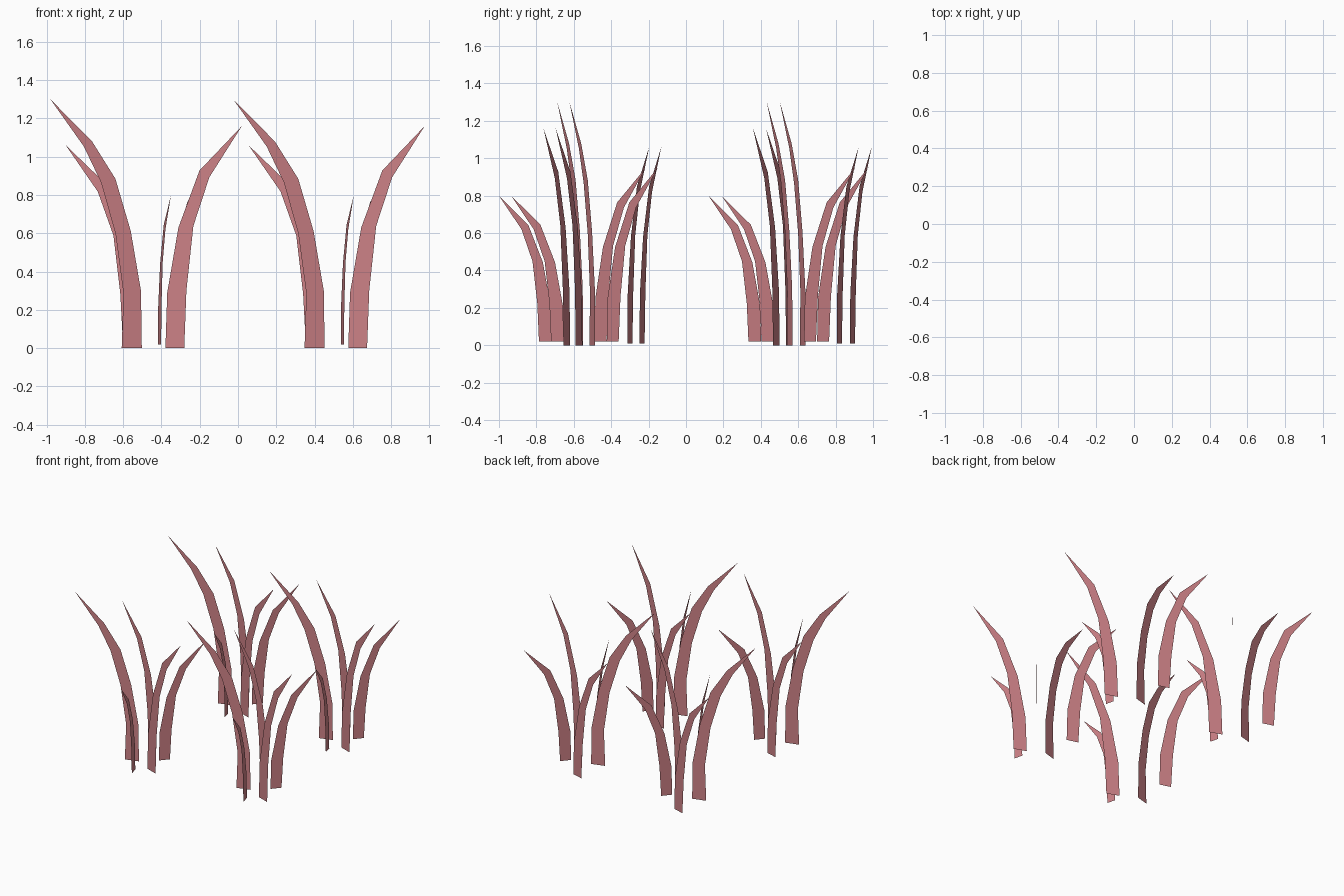
import bpy
from mathutils import Vector

if "Cube" in bpy.data.objects:
    bpy.data.objects.remove(bpy.data.objects["Cube"])

mat = bpy.data.materials.new("dusty_rose")
mat.diffuse_color = (0.61, 0.22, 0.24, 1)
mat.use_nodes = True
mat.node_tree.nodes["Principled BSDF"].inputs["Base Color"].default_value = mat.diffuse_color

# Blade outlines: (lean, height) as fractions of blade height.
# First the edge facing away from the lean, then the edge on the lean side.
SHORT = ([(-.045, 0), (-.036, .25), (.017, .543), (.117, .80)],
         [(.045, 0), (.055, .26), (.088, .55), (.164, .77)], .318)
TALL = ([(-.042, 0), (-.038, .23), (.004, .47), (.067, .68), (.163, .83)],
        [(.042, 0), (.034, .22), (.067, .46), (.126, .665), (.197, .81)], .335)

# name, outline, base centre, tip position, base height, tip height
BLADES = [
    ("tall_left_blade", TALL, (-.555, -.566), (-.98, -.688), 0, 1.30),
    ("rear_left_blade", SHORT, (-.555, -.300), (-.90, -.197), .01, 1.06),
    ("right_blade", SHORT, (-.33, -.637), (.02, -.762), 0, 1.16),
    ("front_blade", SHORT, (-.41, -.752), (-.35, -1.0), .02, .80),
    ("rear_right_blade", SHORT, (-.34, -.457), (-.135, -.215), .02, .95),
]

# Four copies of the same tuft
TUFTS = {"front_left": (0, 0), "front_right": (.955, .065),
         "back_left": (0, 1.19), "back_right": (.955, 1.12)}


def blade_mesh(name, outline, base, tip, z0, z1):
    """Flat vertical blade that leans from its base towards its tip."""
    back, front, lean = outline
    base, tip = Vector(base), Vector(tip)
    direction = (tip - base) / lean
    unit = direction.normalized()

    def place(u, v, level):
        # root width follows height; lean follows the tip position
        p = base + direction * u if level else base + unit * u * (z1 - z0)
        return (p.x, p.y, z0 + v * (z1 - z0))

    verts, faces = [], []
    for i, (a, b) in enumerate(zip(back, front)):
        verts += [place(*a, i), place(*b, i)]
    verts.append((tip.x, tip.y, z1))
    for i in range(len(back) - 1):
        faces.append((2 * i, 2 * i + 1, 2 * i + 3, 2 * i + 2))
    n = len(verts)
    faces.append((n - 3, n - 2, n - 1))
    me = bpy.data.meshes.new(name)
    me.from_pydata(verts, [], faces)
    me.materials.append(mat)
    return me


for name, *spec in BLADES:
    me = blade_mesh(name, *spec)
    for tuft, (dx, dy) in TUFTS.items():
        ob = bpy.data.objects.new(f"{tuft}_{name}", me)
        ob.location = (dx, dy, 0)
        bpy.context.collection.objects.link(ob)
